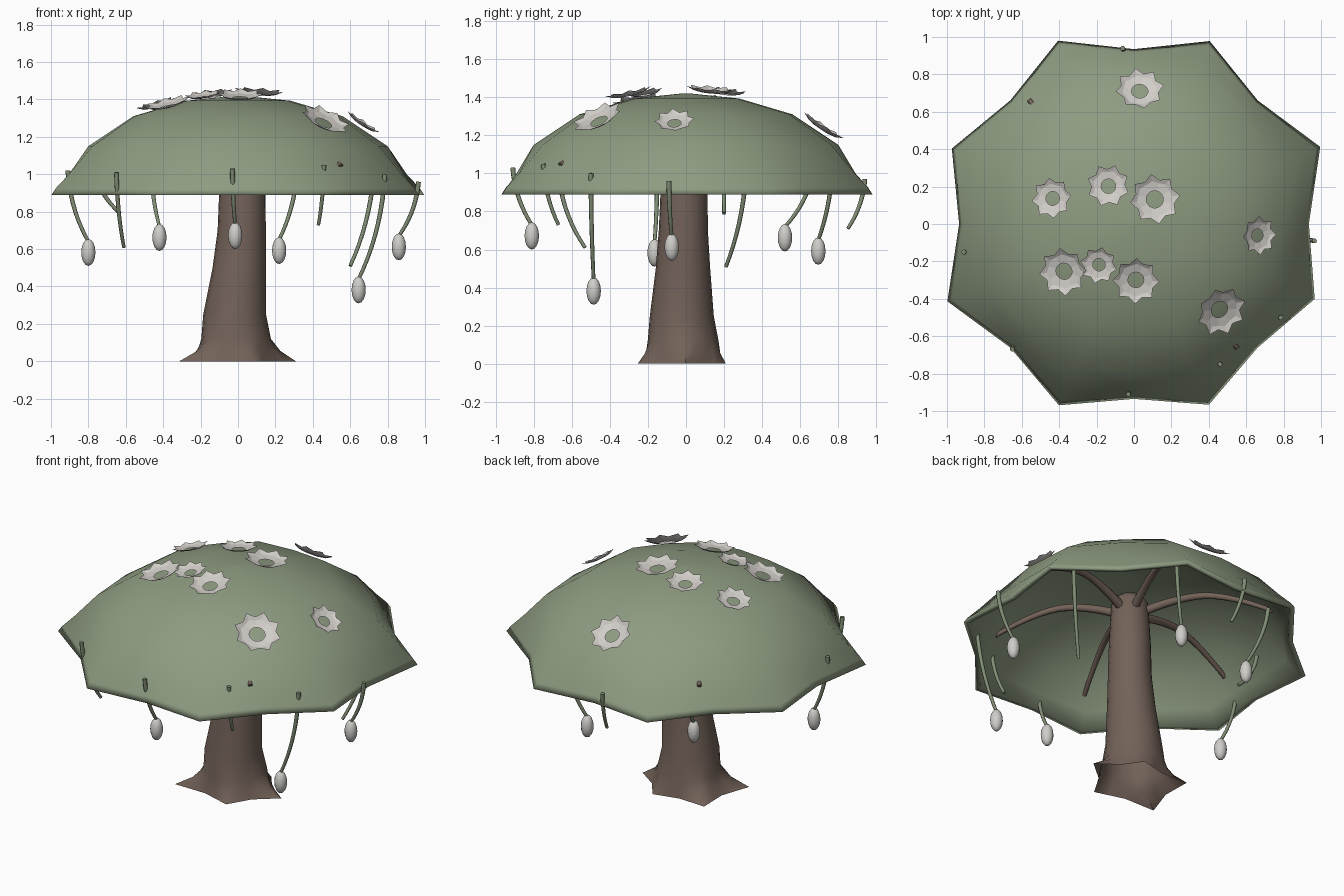
import bpy, bmesh
from math import sin, cos, pi, radians
from mathutils import Vector

if "Cube" in bpy.data.objects:
    bpy.data.objects.remove(bpy.data.objects["Cube"], do_unlink=True)


def material(name, rgb):
    m = bpy.data.materials.new(name)
    m.use_nodes = True
    m.diffuse_color = (*rgb, 1)
    bsdf = next(n for n in m.node_tree.nodes if n.type == 'BSDF_PRINCIPLED')
    bsdf.inputs["Base Color"].default_value = (*rgb, 1)
    return m


LEAF = material("sage green", (0.27, 0.33, 0.22))
BARK = material("brown bark", (0.17, 0.122, 0.098))
VINE = material("vine green", (0.22, 0.27, 0.18))
PETAL = material("pale petal", (0.64, 0.61, 0.58))
POD = material("pale grey pod", (0.62, 0.61, 0.58))


def add_object(name, mesh, mat, smooth=None):
    ob = bpy.data.objects.new(name, mesh)
    bpy.context.collection.objects.link(ob)
    mesh.materials.clear()
    mesh.materials.append(mat)
    if smooth is not None:
        bpy.ops.object.select_all(action='DESELECT')
        ob.select_set(True)
        bpy.context.view_layer.objects.active = ob
        bpy.ops.object.shade_smooth_by_angle(angle=radians(smooth))
    return ob


def loft(name, rings, mat, smooth=None, start_cap=True, end_cap=True):
    """Skin a stack of equal-length point rings."""
    bm = bmesh.new()
    rows = [[bm.verts.new(p) for p in ring] for ring in rings]
    n = len(rows[0])
    for a, b in zip(rows, rows[1:]):
        for i in range(n):
            j = (i + 1) % n
            bm.faces.new((a[i], a[j], b[j], b[i]))
    if start_cap:
        bm.faces.new(rows[0][::-1])
    if end_cap:
        bm.faces.new(rows[-1])
        bmesh.ops.recalc_face_normals(bm, faces=bm.faces)
    mesh = bpy.data.meshes.new(name)
    bm.to_mesh(mesh)
    bm.free()
    return add_object(name, mesh, mat, smooth)


def tube(name, points, radius, mat, tip=1.0):
    """Round tube along a smooth curve, tapering to the tip."""
    cu = bpy.data.curves.new(name, 'CURVE')
    cu.dimensions = '3D'
    cu.bevel_depth = radius
    cu.bevel_resolution = 2
    cu.use_fill_caps = True
    sp = cu.splines.new('NURBS')
    sp.points.add(len(points) - 1)
    for i, p in enumerate(points):
        sp.points[i].co = (*p, 1)
        sp.points[i].radius = 1 + (tip - 1) * i / (len(points) - 1)
    sp.order_u = 3
    sp.use_endpoint_u = True
    sp.resolution_u = 5
    tmp = bpy.data.objects.new(name + "_curve", cu)
    bpy.context.collection.objects.link(tmp)
    bpy.context.view_layer.update()
    dg = bpy.context.evaluated_depsgraph_get()
    mesh = bpy.data.meshes.new_from_object(tmp.evaluated_get(dg))
    bpy.data.objects.remove(tmp, do_unlink=True)
    return add_object(name, mesh, mat, 50)


# Canopy: scalloped dome with a soft rim; (valley radius, point radius, height)
OUTER = [(0.02, 0.02, 1.42), (0.28, 0.29, 1.393), (0.56, 0.59, 1.31),
         (0.80, 0.83, 1.15), (0.89, 0.965, 1.0), (0.918, 1.04, 0.925)]
RIM = [(0.935, 1.065, 0.89), (0.905, 1.03, 0.89)]
INNER = [(v * 0.975, p * 0.975, z - 0.025) for v, p, z in OUTER[-2::-1]]
UNEVEN = [1.012, 0.994, 0.996, 0.99, 1.014, 0.985, 0.982, 0.982]


def scallop(valley, point, z):
    ring = []
    for i in range(16):
        r, a = (point * UNEVEN[i // 2] if i % 2 else valley), i * pi / 8
        ring.append((r * cos(a), r * sin(a), z))
    return ring


loft("canopy", [scallop(*r) for r in OUTER + RIM + INNER], LEAF, 180)

# Trunk: leaning, flaring into five uneven roots; (centre x, centre y, radius, height)
ROOTS = [(0, 0.31), (66, 0.23), (145, 0.31), (212, 0.37), (290, 0.27)]
SIDES = 20


def trunk_ring(cx, cy, r, z):
    return [Vector((cx + r * cos(i * 2 * pi / SIDES), cy + r * sin(i * 2 * pi / SIDES), z))
            for i in range(SIDES)]


def root_ring():
    ring = []
    for k, (ang, r) in enumerate(ROOTS):
        nxt, r2 = ROOTS[(k + 1) % 5]
        a = Vector((r * cos(radians(ang)), r * sin(radians(ang)), 0))
        b = Vector((r2 * cos(radians(nxt)), r2 * sin(radians(nxt)), 0))
        notch = (a + b) * 0.44
        ring += [a, a.lerp(notch, 0.5), notch, notch.lerp(b, 0.5)]
    return ring


TRUNK = [(-0.01, -0.015, 0.186, 0.12), (-0.018, -0.022, 0.168, 0.25),
         (0.007, -0.016, 0.143, 0.5), (0.02, -0.014, 0.129, 0.7),
         (0.023, -0.01, 0.123, 0.92), (0.027, -0.005, 0.108, 1.18),
         (0.027, -0.005, 0.08, 1.22)]
shaft = [trunk_ring(*t) for t in TRUNK]
feet = root_ring()
flare = [a.lerp(b, 0.62) for a, b in zip(feet, shaft[0])]
for p in flare:
    p.z = 0.055
loft("trunk", [feet, flare] + shaft, BARK, 60, start_cap=False)

# Branches: six arching ribs under the canopy
for k in range(6):
    a = radians(10 + 60 * k)
    path = [(0.03 - 0.04 * r + r * cos(a), r * sin(a), z) for r, z in
            [(0.04, 1.11), (0.22, 1.19), (0.55, 1.215), (0.863, 1.045)]]
    tube(f"branch_{k + 1}", path, 0.029, BARK, 0.45)

# Vines: start and end points, and whether a pod hangs at the end
VINES = [
    ((-0.91, -0.15, 1.02), (-0.80, -0.165, 0.64), True),
    ((-0.465, 0.67, 1.04), (-0.42, 0.52, 0.72), True),
    ((-0.03, -0.91, 1.03), (-0.015, -0.81, 0.73), True),
    ((0.32, 0.77, 1.05), (0.22, 0.695, 0.65), True),
    ((0.785, -0.50, 1.0), (0.645, -0.485, 0.44), True),
    ((0.965, -0.09, 0.96), (0.86, -0.075, 0.67), True),
    ((-0.65, -0.67, 1.01), (-0.61, -0.53, 0.61), False),
    ((0.46, -0.75, 1.05), (0.43, -0.67, 0.73), False),
    ((0.73, 0.32, 1.06), (0.60, 0.21, 0.51), False),
    ((-0.77, 0.20, 1.04), (-0.63, 0.20, 0.79), False),
    ((-0.06, 0.94, 0.97), (-0.03, 0.85, 0.71), False),
]
for k, (start, end, has_pod) in enumerate(VINES, 1):
    s, e = Vector(start), Vector(end)
    bend = s.lerp(e, 0.12)
    bend.z = s.z + (e.z - s.z) * 0.55
    tube(f"vine_{k}", [s, bend, e], 0.013, VINE, 0.75)
    if has_pod:
        bm = bmesh.new()
        bmesh.ops.create_uvsphere(bm, u_segments=12, v_segments=8, radius=1)
        bmesh.ops.scale(bm, vec=(0.038, 0.038, 0.072), verts=bm.verts)
        bmesh.ops.translate(bm, vec=e - Vector((0, 0, 0.058)), verts=bm.verts)
        mesh = bpy.data.meshes.new("pod")
        bm.to_mesh(mesh)
        bm.free()
        add_object(f"pod_{k}", mesh, POD, 60)


def dome_height(r):
    for (a, _, za), (b, _, zb) in zip(OUTER, OUTER[1:]):
        if r <= b:
            return za + (zb - za) * (r - a) / (b - a)
    return OUTER[-1][2]


# Flowers: open eight-pointed cups resting on the dome; (x, y, radius)
FLOWERS = [(0.03, 0.70, 0.13), (-0.43, 0.135, 0.11), (-0.135, 0.20, 0.115),
           (0.11, 0.13, 0.135), (-0.37, -0.25, 0.13), (-0.185, -0.215, 0.10),
           (0.01, -0.295, 0.125), (0.65, -0.06, 0.105), (0.45, -0.45, 0.14)]
for k, (x, y, size) in enumerate(FLOWERS, 1):
    r = Vector((x, y)).length
    slope = (dome_height(r + 0.08) - dome_height(max(r - 0.08, 0))) / 0.16
    normal = Vector((-slope * x / r, -slope * y / r, 1)).normalized()
    rot = normal.to_track_quat('Z', 'Y')
    base = Vector((x, y, dome_height(r))) + normal * 0.018
    rings = []
    for tip, notch, lift in [(0.34, 0.34, 0.0), (0.72, 0.66, 0.08), (1.0, 0.78, 0.22)]:
        ring = []
        for i in range(16):
            a, rad = i * pi / 8 + k, size * (notch if i % 2 else tip)
            h = size * lift * (0.65 if i % 2 else 1)
            ring.append(base + rot @ Vector((rad * cos(a), rad * sin(a), h)))
        rings.append(ring)
    loft(f"flower_{k}", rings, PETAL, start_cap=False, end_cap=False)
